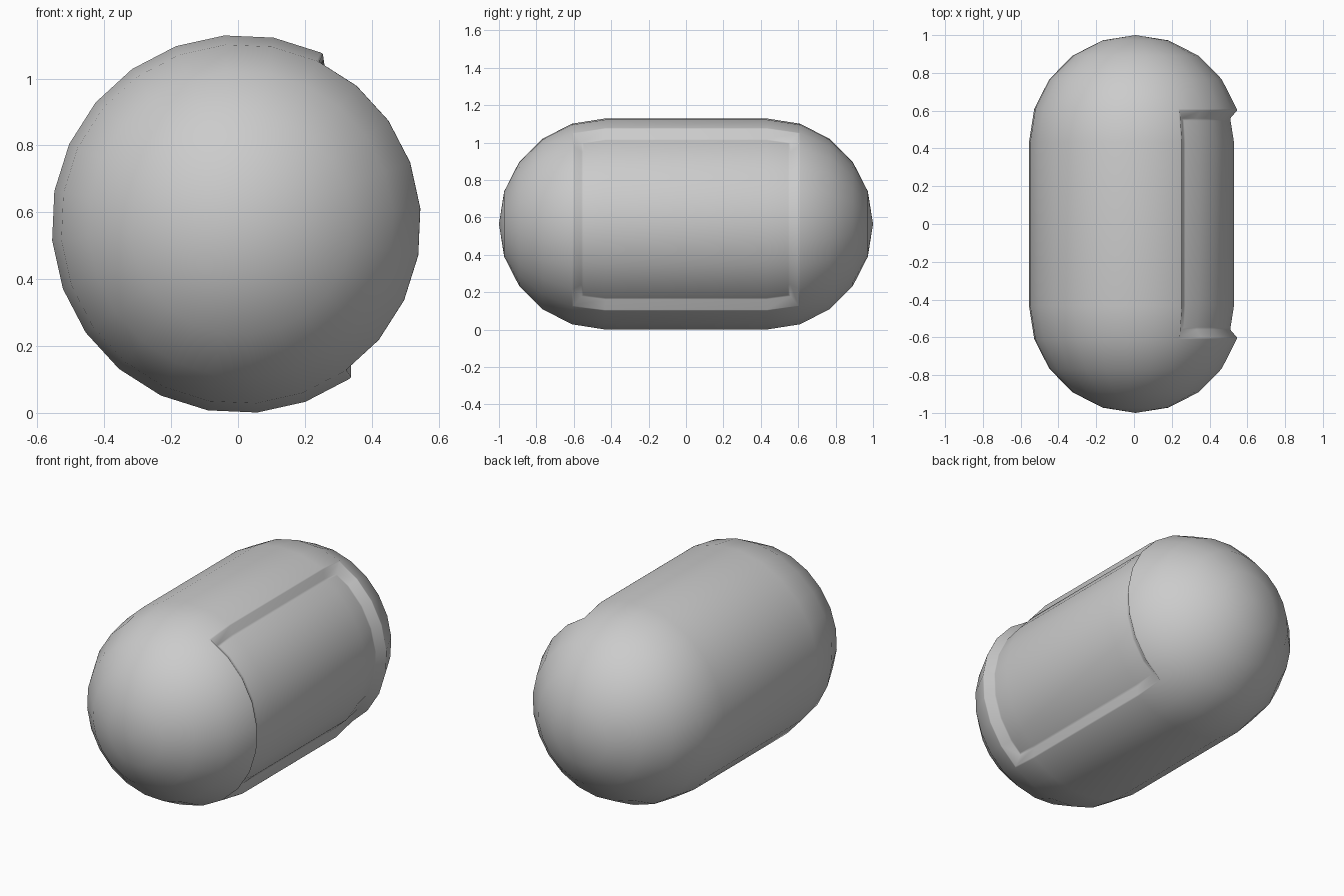
import bpy, bmesh
from math import sin, cos, atan2, radians, degrees

if "Cube" in bpy.data.objects:
    bpy.data.objects.remove(bpy.data.objects["Cube"])

R, SIDES, RINGS = 0.566, 24, 5
CX, CZ, HALF = 0.008, 0.565, 1 - 0.566

bm = bmesh.new()

# Capsule body: rings along y, hemispherical ends
step = radians(90 / RINGS)
profile = [(-HALF - R * sin(i * step), R * cos(i * step)) for i in range(RINGS - 1, -1, -1)]
profile += [(-y, r) for y, r in reversed(profile)]
rings = []
for y, r in profile:
    ring = []
    for k in range(SIDES):
        a = radians(5 + k * 360 / SIDES)
        ring.append(bm.verts.new((CX + r * cos(a), y, CZ + r * sin(a))))
    rings.append(ring)
for a, b in zip(rings, rings[1:]):
    for k in range(SIDES):
        n = (k + 1) % SIDES
        bm.faces.new((a[k], a[n], b[n], b[k]))
for ring, y in ((rings[0], -1), (rings[-1], 1)):
    tip = bm.verts.new((CX, y, CZ))
    for k in range(SIDES):
        bm.faces.new((ring[k], ring[(k + 1) % SIDES], tip))
bmesh.ops.recalc_face_normals(bm, faces=bm.faces[:])

# Recessed panel on the right side
def in_panel(f):
    c = f.calc_center_median()
    return abs(c.y) < 0.6 and -55 < degrees(atan2(c.z - CZ, c.x - CX)) < 65

panel = [f for f in bm.faces if in_panel(f)]
for thickness, depth in ((0.008, 0.0), (0.036, -0.042), (0.012, 0.0)):
    bmesh.ops.inset_region(bm, faces=panel, thickness=thickness, depth=depth,
                           use_boundary=True, use_even_offset=True)

mesh = bpy.data.meshes.new("capsule_body")
bm.to_mesh(mesh)
bm.free()
mesh.polygons.foreach_set("use_smooth", [True] * len(mesh.polygons))
body = bpy.data.objects.new("capsule_body", mesh)
bpy.context.collection.objects.link(body)
